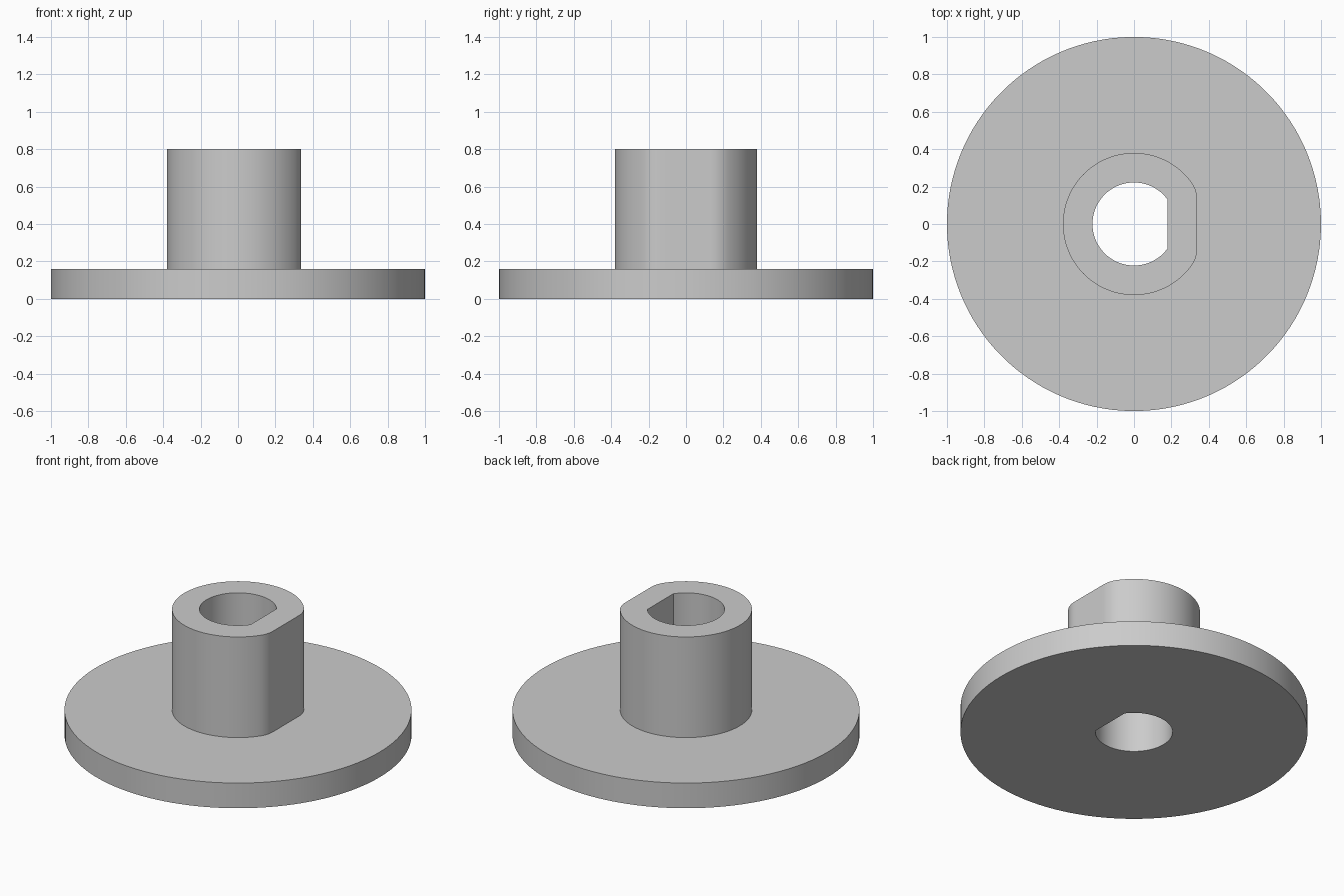
import bpy
import bmesh
from math import acos, cos, sin, tau, radians
from mathutils import Vector

if "Cube" in bpy.data.objects:
    bpy.data.objects.remove(bpy.data.objects["Cube"], do_unlink=True)

BORE, FLAT, WALL = 0.222, 0.18, 0.158
FLANGE_TOP, HUB_TOP = 0.16, 0.8

grey = bpy.data.materials.new("plain grey")
grey.use_nodes = True
grey.diffuse_color = (0.6, 0.6, 0.6, 1)
grey.node_tree.nodes["Principled BSDF"].inputs["Base Color"].default_value = grey.diffuse_color


def d_profile():
    """D-shaped bore outline as (point, outward normal) pairs."""
    corner = acos(FLAT / BORE)
    half = BORE * sin(corner)
    pairs = []

    def add_arc(start, end, steps, centre=None):
        for i in range(steps):
            a = start + (end - start) * i / steps
            n = Vector((cos(a), sin(a)))
            pairs.append((centre if centre else n * BORE, n))

    # flat, corner, long arc, corner
    for i in range(12):
        pairs.append((Vector((FLAT, half * (i / 6 - 1))), Vector((1, 0))))
    add_arc(0, corner, 8, Vector((FLAT, half)))
    add_arc(corner, tau - corner, 104)
    add_arc(tau - corner, tau, 8, Vector((FLAT, -half)))
    return pairs


profile = d_profile()
bore = [p for p, n in profile]
hub_outline = [p + n * WALL for p, n in profile]
rim = [p.normalized() for p in hub_outline]


def loft(name, sections):
    """Skin a run of (outline, height) loops."""
    bm = bmesh.new()
    loops = [[bm.verts.new((p.x, p.y, z)) for p in outline] for outline, z in sections]
    for a, b in zip(loops, loops[1:]):
        for i in range(len(a)):
            j = (i + 1) % len(a)
            bm.faces.new((a[i], b[i], b[j], a[j]))
    bmesh.ops.remove_doubles(bm, verts=bm.verts, dist=1e-5)
    # orient by the bottom-to-top direction of the run
    bm.normal_update()
    top = max(bm.faces, key=lambda f: (abs(f.normal.z) > 0.9, f.calc_center_median().z))
    if top.normal.z < 0:
        bmesh.ops.reverse_faces(bm, faces=bm.faces)
    mesh = bpy.data.meshes.new(name)
    bm.to_mesh(mesh)
    bm.free()
    mesh.materials.append(grey)
    obj = bpy.data.objects.new(name, mesh)
    bpy.context.collection.objects.link(obj)
    bpy.ops.object.select_all(action="DESELECT")
    obj.select_set(True)
    bpy.context.view_layer.objects.active = obj
    bpy.ops.object.shade_smooth_by_angle(angle=radians(30))


# Round base plate with its part of the bore
loft("flange", [(hub_outline, FLANGE_TOP), (rim, FLANGE_TOP), (rim, 0),
                (bore, 0), (bore, FLANGE_TOP)])

# Upright sleeve around the bore
loft("hub", [(hub_outline, FLANGE_TOP), (hub_outline, HUB_TOP),
             (bore, HUB_TOP), (bore, FLANGE_TOP)])
